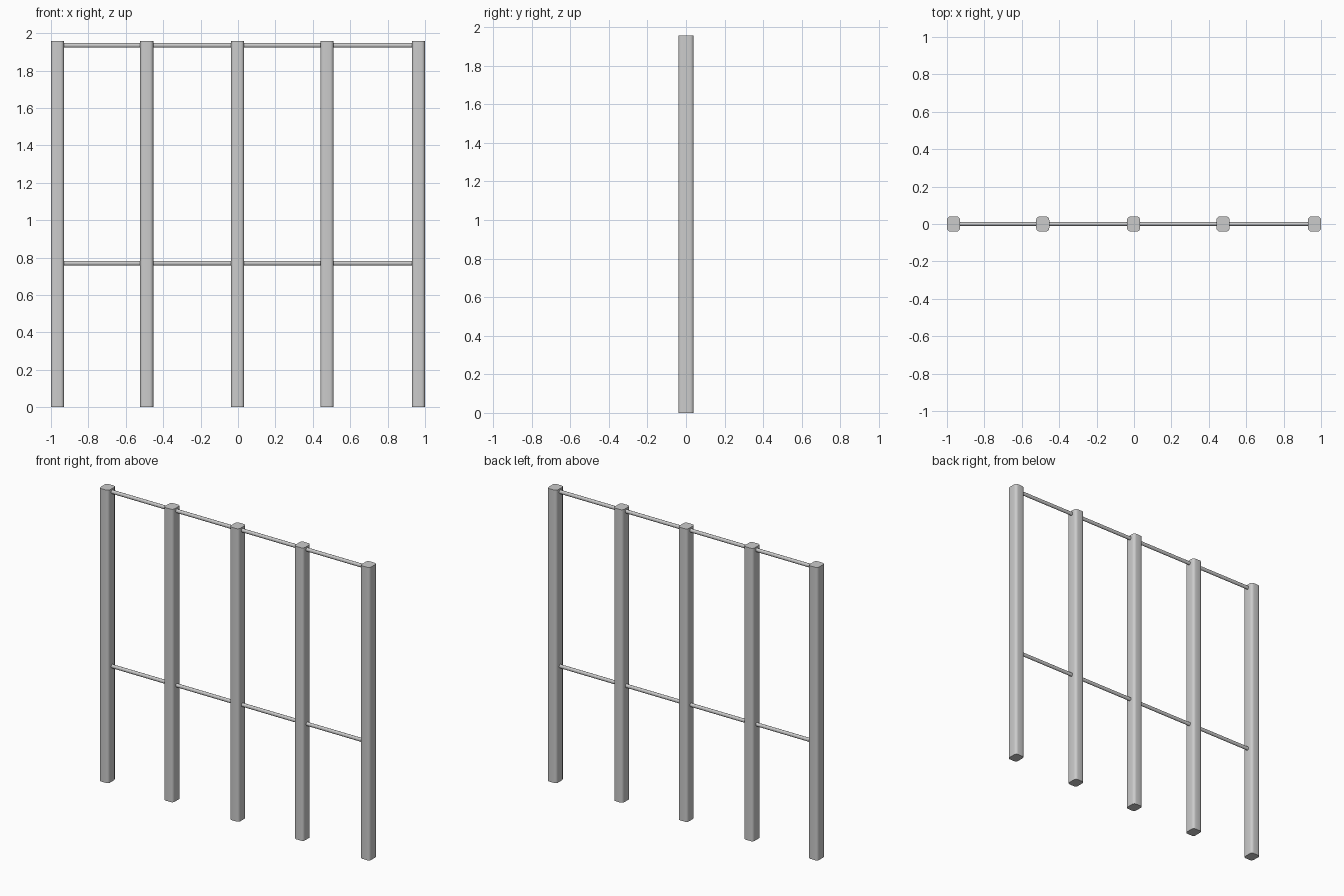
import bpy, bmesh, math
from mathutils import Matrix

if "Cube" in bpy.data.objects:
    bpy.data.objects.remove(bpy.data.objects["Cube"])

HEIGHT = 1.957
POST_W, POST_D, CORNER = 0.07, 0.08, 0.018
POST_X = [-0.965, -0.488, -0.002, 0.476, 0.965]
RAIL_Z = {"lower_rail": 0.77, "upper_rail": 1.935}


def finish(bm, name):
    mesh = bpy.data.meshes.new(name)
    bm.to_mesh(mesh)
    bm.free()
    obj = bpy.data.objects.new(name, mesh)
    bpy.context.collection.objects.link(obj)
    bpy.ops.object.select_all(action='DESELECT')
    obj.select_set(True)
    bpy.context.view_layer.objects.active = obj
    bpy.ops.object.shade_smooth_by_angle(angle=math.radians(35))
    return obj


def post(name, x):
    bm = bmesh.new()
    bmesh.ops.create_cube(bm, size=1, matrix=Matrix.Translation((x, 0, HEIGHT / 2))
                          @ Matrix.Diagonal((POST_W, POST_D, HEIGHT, 1)))
    upright = [e for e in bm.edges if abs(e.verts[0].co.z - e.verts[1].co.z) > 1]
    bmesh.ops.bevel(bm, geom=upright, offset=CORNER, segments=4, profile=0.5, affect='EDGES')
    return finish(bm, name)


def rail(name, x0, x1, z):
    bm = bmesh.new()
    place = (Matrix.Translation(((x0 + x1) / 2, 0, z))
             @ Matrix.Diagonal((1, 0.85, 1, 1)) @ Matrix.Rotation(math.pi / 2, 4, 'Y'))
    bmesh.ops.create_cone(bm, cap_ends=True, segments=16, radius1=0.0125, radius2=0.0125,
                          depth=x1 - x0, matrix=place)
    return finish(bm, name)


# Upright posts with rounded corners
for i, x in enumerate(POST_X, 1):
    post(f"post_{i}", x)

# Round rails spanning each bay between posts
for name, z in RAIL_Z.items():
    for i, (a, b) in enumerate(zip(POST_X, POST_X[1:]), 1):
        rail(f"{name}_{i}", a + POST_W / 2 - 0.002, b - POST_W / 2 + 0.002, z)
